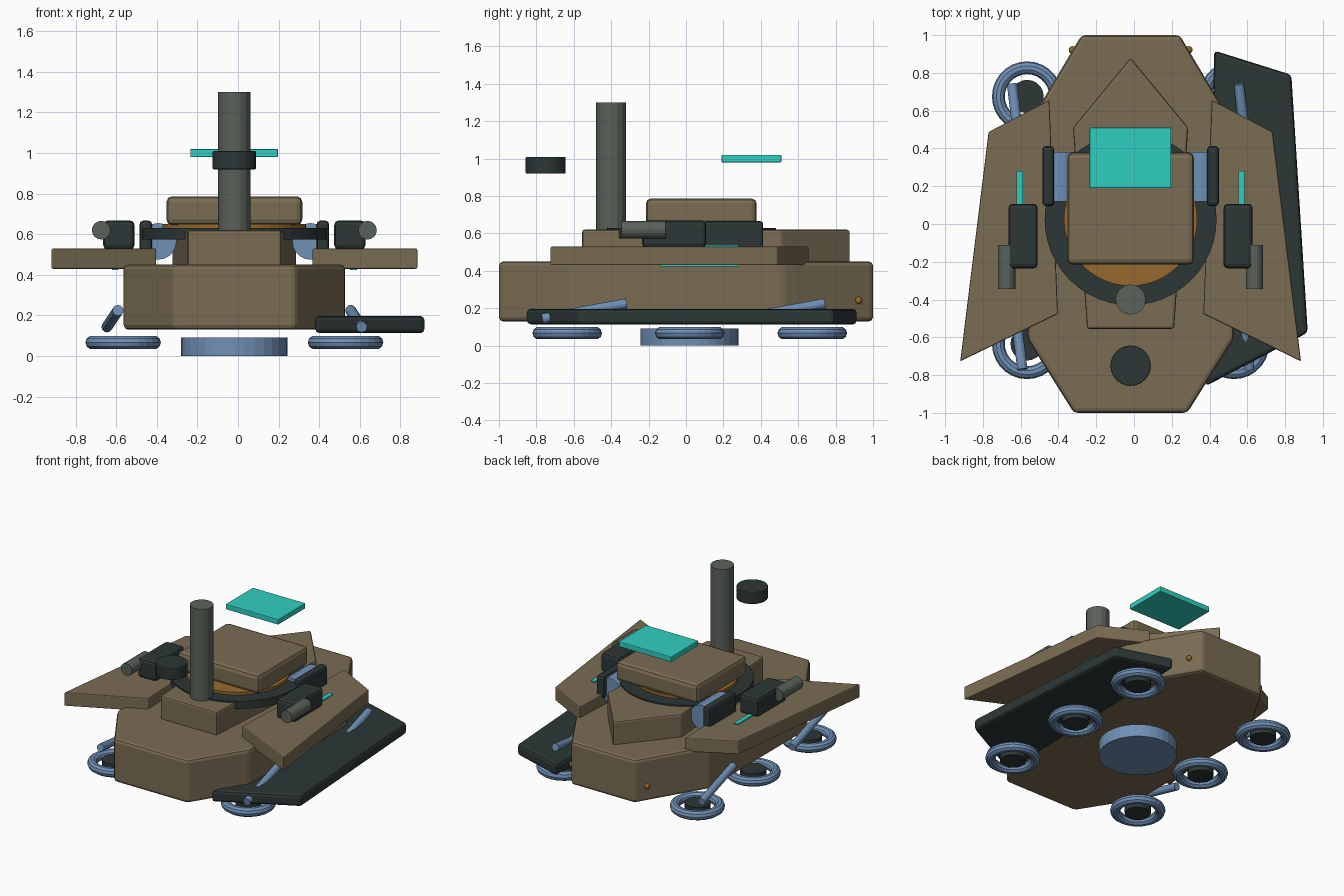
import bpy, bmesh, math
from mathutils import Vector, Matrix

if "Cube" in bpy.data.objects:
    bpy.data.objects.remove(bpy.data.objects["Cube"])

CX = -0.018   # the hull axis is offset because only one side carries a skirt plate


def mat(name, r, g, b):
    m = bpy.data.materials.new(name)
    lin = [((c / 255 + 0.055) / 1.055) ** 2.4 for c in (r, g, b)]
    m.diffuse_color = (*lin, 1)
    m.use_nodes = True
    m.node_tree.nodes["Principled BSDF"].inputs["Base Color"].default_value = m.diffuse_color
    return m


BROWN = mat("olive brown", 122, 108, 83)
DARK = mat("charcoal", 45, 54, 54)
BLUE = mat("steel blue", 112, 144, 182)
GREY = mat("grey green", 90, 97, 90)
TEAL = mat("teal", 47, 207, 193)
ORANGE = mat("amber", 150, 106, 46)


def finish(name, bm, material, bevel=0.0):
    bmesh.ops.recalc_face_normals(bm, faces=bm.faces)
    me = bpy.data.meshes.new(name)
    bm.to_mesh(me)
    bm.free()
    me.materials.append(material)
    ob = bpy.data.objects.new(name, me)
    bpy.context.collection.objects.link(ob)
    if bevel:
        b = ob.modifiers.new("bevel", "BEVEL")
        b.width, b.segments, b.limit_method = bevel, 2, 'ANGLE'
    return ob


def prism(name, pts, z0, z1, material, bevel=0.015):
    bm = bmesh.new()
    f = bm.faces.new([bm.verts.new((x, y, z0)) for x, y in pts])
    ext = bmesh.ops.extrude_face_region(bm, geom=[f])
    top = [v for v in ext["geom"] if isinstance(v, bmesh.types.BMVert)]
    bmesh.ops.translate(bm, verts=top, vec=(0, 0, z1 - z0))
    return finish(name, bm, material, bevel)


def box(name, x0, x1, y0, y1, z0, z1, material, bevel=0.015):
    x0, x1 = min(x0, x1), max(x0, x1)
    return prism(name, [(x0, y0), (x1, y0), (x1, y1), (x0, y1)], z0, z1, material, bevel)


def rod(name, a, b, r, material, sides=12, bevel=0.0):
    a, b = Vector(a), Vector(b)
    d = b - a
    bm = bmesh.new()
    m = Matrix.Translation((a + b) / 2) @ d.to_track_quat('Z', 'Y').to_matrix().to_4x4()
    bmesh.ops.create_cone(bm, cap_ends=True, segments=sides, radius1=r, radius2=r,
                          depth=d.length, matrix=m)
    return finish(name, bm, material, bevel)


def lathe(name, profile, centre, material, sides=32):
    """Revolve a closed (radius, z) profile around a vertical axis."""
    bm = bmesh.new()
    rings = []
    for i in range(sides):
        t = 2 * math.pi * i / sides
        rings.append([bm.verts.new((centre[0] + r * math.cos(t), centre[1] + r * math.sin(t),
                                    centre[2] + z)) for r, z in profile])
    n = len(profile)
    for i in range(sides):
        p, q = rings[i], rings[(i + 1) % sides]
        for j in range(n):
            k = (j + 1) % n
            bm.faces.new((p[j], q[j], q[k], p[k]))
    return finish(name, bm, material)


def mirrored(half):
    """Close a right-hand outline (offsets from the axis) into a full one."""
    right = [(CX + x, y) for x, y in half]
    left = [(CX - x, y) for x, y in reversed(half) if x > 0]
    return right + left


# Hull and raised deck
prism("hull", mirrored([(0.30, -1), (0.545, -0.61), (0.545, 0.52), (0.26, 1)]),
      0.13, 0.45, BROWN, 0.022)
prism("deck", mirrored([(0.23, -0.555), (0.305, 0.51), (0, 0.88)]), 0.44, 0.62, BROWN, 0.012)

# Turret with its ring and base
lathe("turret_ring", [(0.345, 0.573), (0.455, 0.573), (0.455, 0.63), (0.345, 0.63)],
      (CX, 0.025, 0), DARK, 48)
rod("turret_base", (CX, 0.025, 0.575), (CX, 0.025, 0.65), 0.353, ORANGE, 48)
box("turret", CX - 0.335, CX + 0.335, -0.215, 0.378, 0.645, 0.787, BROWN, 0.028)

# Mast, sensor disc and panel floating above the hull
rod("mast", (CX, -0.4, 0.61), (CX, -0.4, 1.3), 0.08, GREY, 16)
rod("sensor_disc", (CX, -0.75, 0.92), (CX, -0.75, 1.01), 0.107, DARK, 24, 0.006)
box("sensor_panel", -0.235, 0.197, 0.19, 0.51, 0.98, 1.02, TEAL, 0.005)

# Lift disc under the hull
rod("lift_disc", (CX, 0.018, 0), (CX, 0.018, 0.092), 0.262, BLUE, 32)

# Single skirt plate on the right
prism("skirt_plate", [(0.38, -0.858), (0.92, -0.575), (0.833, 0.79), (0.425, 0.918)],
      0.113, 0.197, DARK, 0.02)

for s, side in ((-1, "left"), (1, "right")):
    def X(h):
        return CX + s * h
    # Side wing with light strip
    prism(side + "_wing", [(X(0.385), -0.476), (X(0.902), -0.727), (X(0.752), 0.487),
                           (X(0.430), 0.657)], 0.43, 0.53, BROWN, 0.007)
    box(side + "_light_strip", X(0.57), X(0.604), -0.14, 0.28, 0.424, 0.538, TEAL, 0)
    # Weapon pod and barrel
    box(side + "_pod", X(0.492), X(0.646), -0.235, 0.107, 0.525, 0.668, DARK, 0.022)
    rod(side + "_barrel", (X(0.656), -0.345, 0.62), (X(0.656), -0.11, 0.62), 0.046, GREY, 16)
    # Turret side drum and cover plate
    rod(side + "_drum", (X(0.375), 0.12, 0.565), (X(0.375), 0.382, 0.565), 0.09, BLUE, 20)
    box(side + "_drum_plate", X(0.405), X(0.467), 0.095, 0.413, 0.50, 0.667, DARK, 0.018)
    # Small marker lamp on the rear corner
    bm = bmesh.new()
    bmesh.ops.create_uvsphere(bm, u_segments=12, v_segments=8, radius=0.02,
                              matrix=Matrix.Translation((X(0.308), 0.922, 0.242)))
    finish(side + "_marker_lamp", bm, ORANGE)

    # Hover rings with hubs
    tube = [(0.152 + 0.034 * math.cos(2 * math.pi * i / 10),
             0.034 * math.sin(2 * math.pi * i / 10)) for i in range(10)]
    for y, place in ((-0.635, "front"), (0.02, "middle"), (0.675, "rear")):
        lathe(f"{side}_{place}_hover_ring", tube, (X(0.548), y, 0.067), BLUE, 28)
        rod(f"{side}_{place}_hub", (X(0.548), y, 0.042), (X(0.548), y, 0.095), 0.088, DARK, 20)
        # Slanted struts; the left ones are turned half around
        if place != "middle":
            mid = y + (0.09 if place == "front" else -0.16)
            rod(f"{side}_{place}_strut", (X(0.628), mid - s * 0.225, 0.143),
                (X(0.573), mid + s * 0.225, 0.225), 0.027, BLUE, 12)
